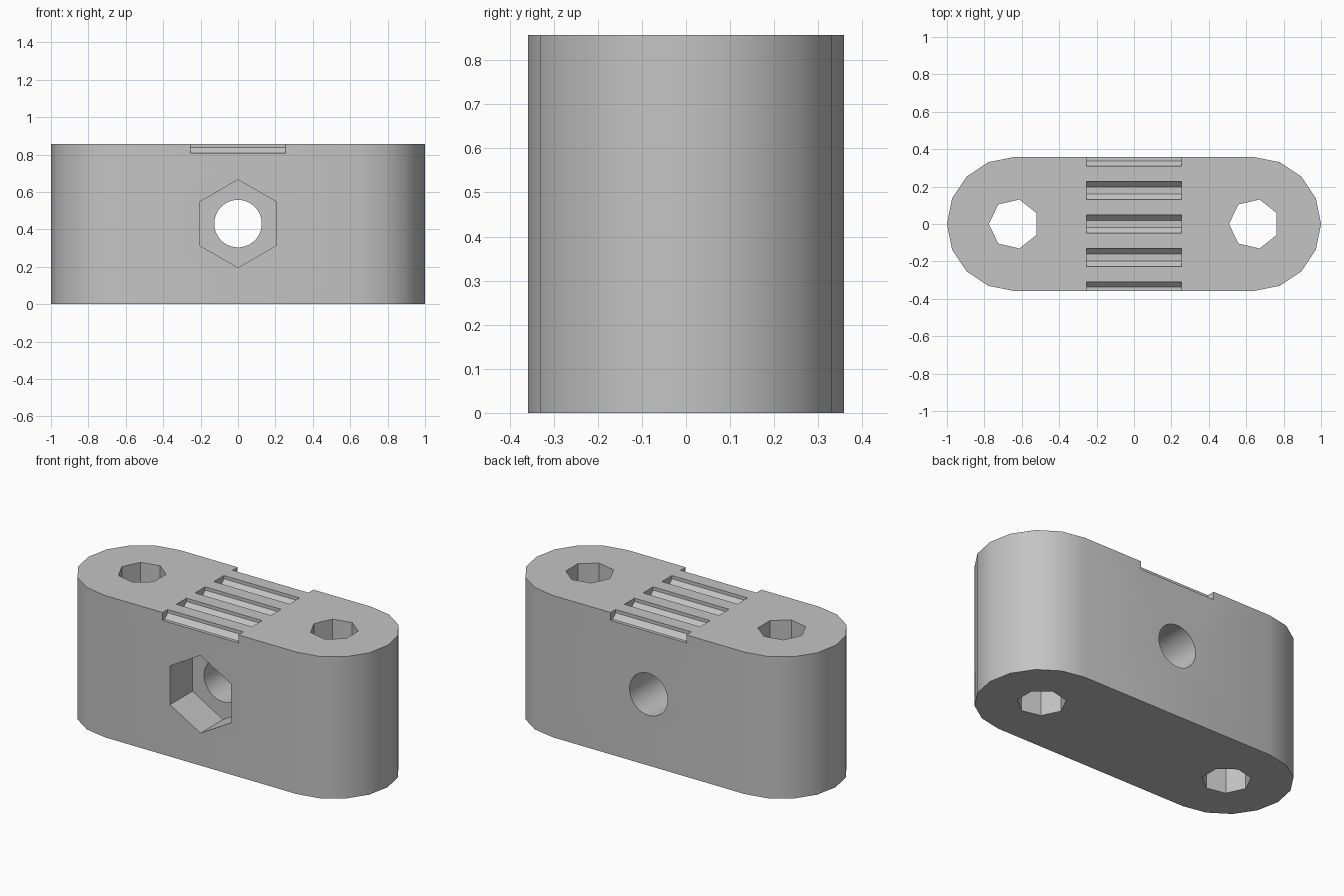
import bpy
import math
from mathutils import Matrix

old = bpy.data.objects.get("Cube")
if old:
    bpy.data.objects.remove(old, do_unlink=True)

R = 0.358           # end radius and half depth
END = 1.0 - R       # centre of each rounded end
H = 0.857           # height

grey = bpy.data.materials.new("plain grey")
grey.use_nodes = True
GREY = (0.55, 0.55, 0.55, 1)
grey.diffuse_color = GREY
grey.node_tree.nodes["Principled BSDF"].inputs["Base Color"].default_value = GREY


def prism(name, outline, low, high, axis="Z"):
    """Extrude a closed outline between two positions along an axis."""
    n = len(outline)
    verts = [(u, v, w) for w in (low, high) for u, v in outline]
    faces = [tuple(reversed(range(n))), tuple(range(n, 2 * n))]
    faces += [(i, (i + 1) % n, n + (i + 1) % n, n + i) for i in range(n)]
    mesh = bpy.data.meshes.new(name)
    mesh.from_pydata(verts, [], faces)
    # turn the extrusion direction from z to the wanted axis
    if axis == "Y":      # outline (x, z)
        mesh.transform(Matrix(((1, 0, 0, 0), (0, 0, 1, 0), (0, 1, 0, 0), (0, 0, 0, 1))))
        mesh.flip_normals()
    elif axis == "X":    # outline (y, z)
        mesh.transform(Matrix(((0, 0, 1, 0), (1, 0, 0, 0), (0, 1, 0, 0), (0, 0, 0, 1))))
    mesh.materials.append(grey)
    obj = bpy.data.objects.new(name, mesh)
    bpy.context.collection.objects.link(obj)
    return obj


def ring(cu, cv, r, sides, start=0.0):
    return [(cu + r * math.cos(start + math.tau * i / sides),
             cv + r * math.sin(start + math.tau * i / sides)) for i in range(sides)]


# Block with rounded ends
outline = []
for side, first in ((1, -90), (-1, 90)):
    for i in range(9):
        a = math.radians(first + 22.5 * i)
        outline.append((side * END + R * math.cos(a), R * math.sin(a)))
block = prism("block", outline, 0, H)

# Cutters: upright end holes, cross hole, nut pocket, top grooves
cutters = [prism("end_hole_cutter", ring(s * END, 0, 0.134, 7, math.pi), -0.1, H + 0.1)
           for s in (-1, 1)]
cutters.append(prism("nut_pocket_cutter", ring(0, H / 2 + 0.002, 0.235, 6, math.pi / 2),
                     -R - 0.1, -R + 0.215, "Y"))
cutters.append(prism("cross_hole_cutter", ring(0, H / 2 + 0.002, 0.127, 48),
                     -R - 0.2, R + 0.2, "Y"))
cutters += [prism("groove_cutter", ring(k * R / 2, H, 0.052, 8, math.pi / 8),
                  -0.253, 0.253, "X") for k in range(-2, 3)]

for cutter in cutters:
    cutter.hide_render = True
    mod = block.modifiers.new(cutter.name, "BOOLEAN")
    mod.operation = "DIFFERENCE"
    mod.solver = "EXACT"
    mod.object = cutter

# Bake the cuts and drop the cutters
depsgraph = bpy.context.evaluated_depsgraph_get()
cut_mesh = bpy.data.meshes.new_from_object(block.evaluated_get(depsgraph))
block.modifiers.clear()
block.data = cut_mesh
for cutter in cutters:
    bpy.data.objects.remove(cutter, do_unlink=True)

# Smooth the round ends and the cross hole, keep the other edges sharp
bpy.ops.object.select_all(action="DESELECT")
block.select_set(True)
bpy.context.view_layer.objects.active = block
bpy.ops.object.shade_smooth_by_angle(angle=math.radians(30))
